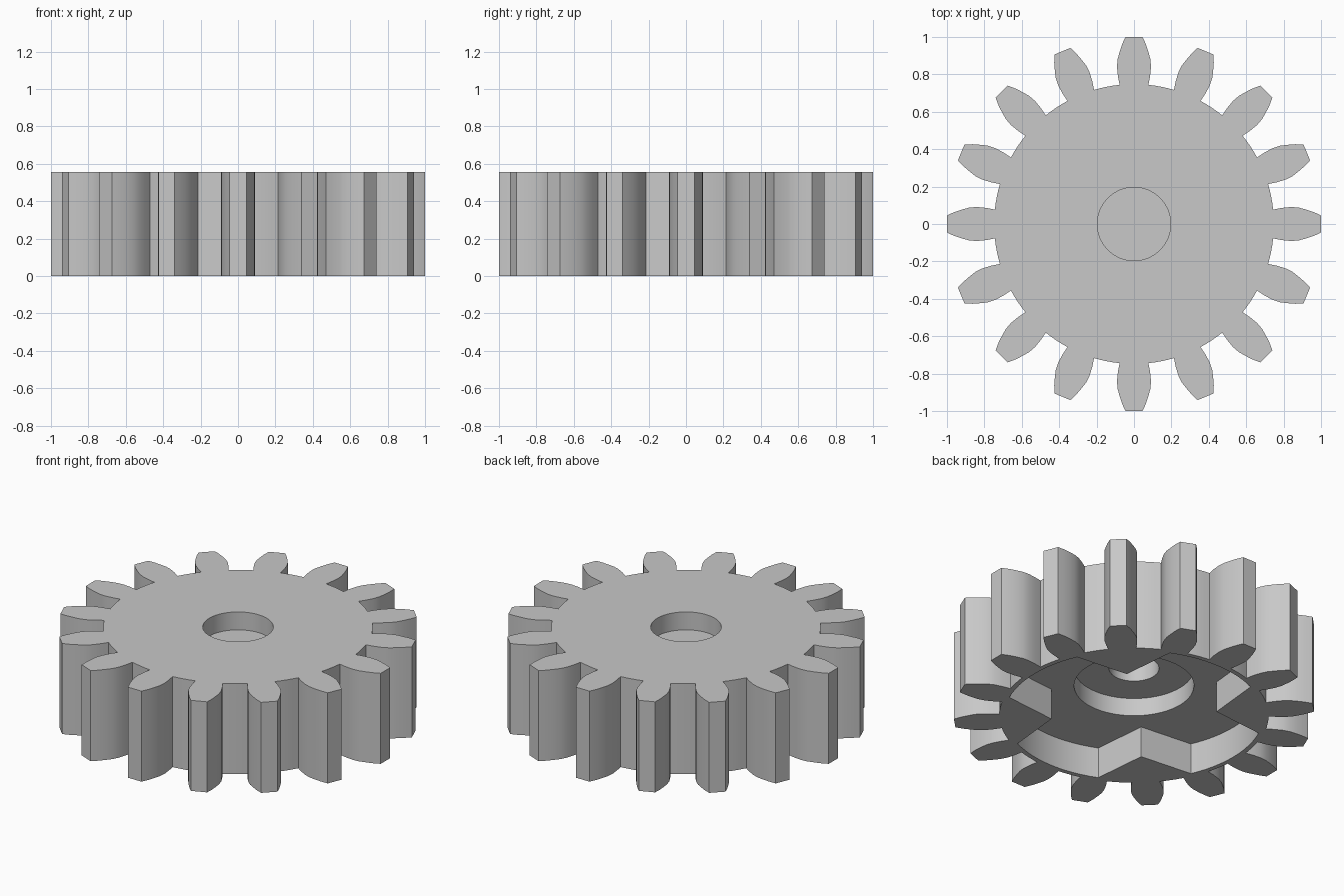
import bpy, bmesh, math
from mathutils import Vector

cube = bpy.data.objects.get("Cube")
if cube:
    bpy.data.objects.remove(cube, do_unlink=True)

TEETH = 16
HEIGHT = 0.555
ROOT = 0.748

steel = bpy.data.materials.new("plain_grey")
steel.use_nodes = True
GREY = (0.58, 0.58, 0.58, 1)
steel.diffuse_color = GREY
steel.node_tree.nodes["Principled BSDF"].inputs["Base Color"].default_value = GREY


def polar(r, a):
    return (r * math.cos(a), r * math.sin(a))


def arc(r, a0, a1, n):
    return [polar(r, a0 + (a1 - a0) * i / n) for i in range(n + 1)]


def circle(r, n=64):
    return arc(r, 0, math.tau, n)[:-1]


def prism(name, outline, z0, z1):
    """Solid made by extruding a flat outline upward."""
    bm = bmesh.new()
    face = bm.faces.new([bm.verts.new((x, y, z0)) for x, y in outline])
    ext = bmesh.ops.extrude_face_region(bm, geom=[face])
    bmesh.ops.translate(bm, vec=Vector((0, 0, z1 - z0)),
                        verts=[v for v in ext["geom"] if isinstance(v, bmesh.types.BMVert)])
    bmesh.ops.recalc_face_normals(bm, faces=bm.faces)
    mesh = bpy.data.meshes.new(name)
    bm.to_mesh(mesh)
    bm.free()
    mesh.materials.append(steel)
    obj = bpy.data.objects.new(name, mesh)
    bpy.context.collection.objects.link(obj)
    return obj


def cut(target, cutter):
    cutter.hide_render = True
    mod = target.modifiers.new("cut", 'BOOLEAN')
    mod.operation = 'DIFFERENCE'
    mod.solver = 'EXACT'
    mod.object = cutter
    bpy.context.view_layer.objects.active = target
    bpy.ops.object.modifier_apply(modifier=mod.name)
    bpy.data.objects.remove(cutter, do_unlink=True)


# Toothed outline: (distance from centre, half width) up one flank, mirrored
flank = [(0.744, 0.077), (0.79, 0.086), (0.84, 0.091), (0.88, 0.088),
         (0.92, 0.077), (0.96, 0.064), (1.0, 0.046)]
tooth = [(r, -w) for r, w in flank] + [(r, w) for r, w in reversed(flank)]
pitch = math.tau / TEETH
root_half = math.atan2(flank[0][1], flank[0][0])
outline = []
for i in range(TEETH):
    a = i * pitch
    c, s = math.cos(a), math.sin(a)
    outline += [(x * c - y * s, x * s + y * c) for x, y in tooth]
    outline += arc(ROOT, a + root_half, a + pitch - root_half, 4)[1:-1]
gear = prism("gear", outline, 0, HEIGHT)

# Underside recess, with four wedges left pointing inward on the diagonals
WEDGE = math.radians(21)
recess = []
for i in range(4):
    a = math.radians(45 + 90 * i)
    recess.append(polar(0.46, a))
    recess += arc(0.72, a + WEDGE, a + math.pi / 2 - WEDGE, 12)
cut(gear, prism("recess_cutter", recess, -0.1, 0.19))

# Stepped round pockets below, and the blind bore on top
cut(gear, prism("hub_cutter", circle(0.333), 0.1, 0.30))
cut(gear, prism("shaft_cutter", circle(0.139), 0.2, 0.41))
cut(gear, prism("bore_cutter", circle(0.196), 0.445, HEIGHT + 0.1))

# Smooth flanks and bores, crisp edges
bpy.ops.object.select_all(action='DESELECT')
gear.select_set(True)
bpy.context.view_layer.objects.active = gear
bpy.ops.object.shade_smooth_by_angle(angle=math.radians(30))
